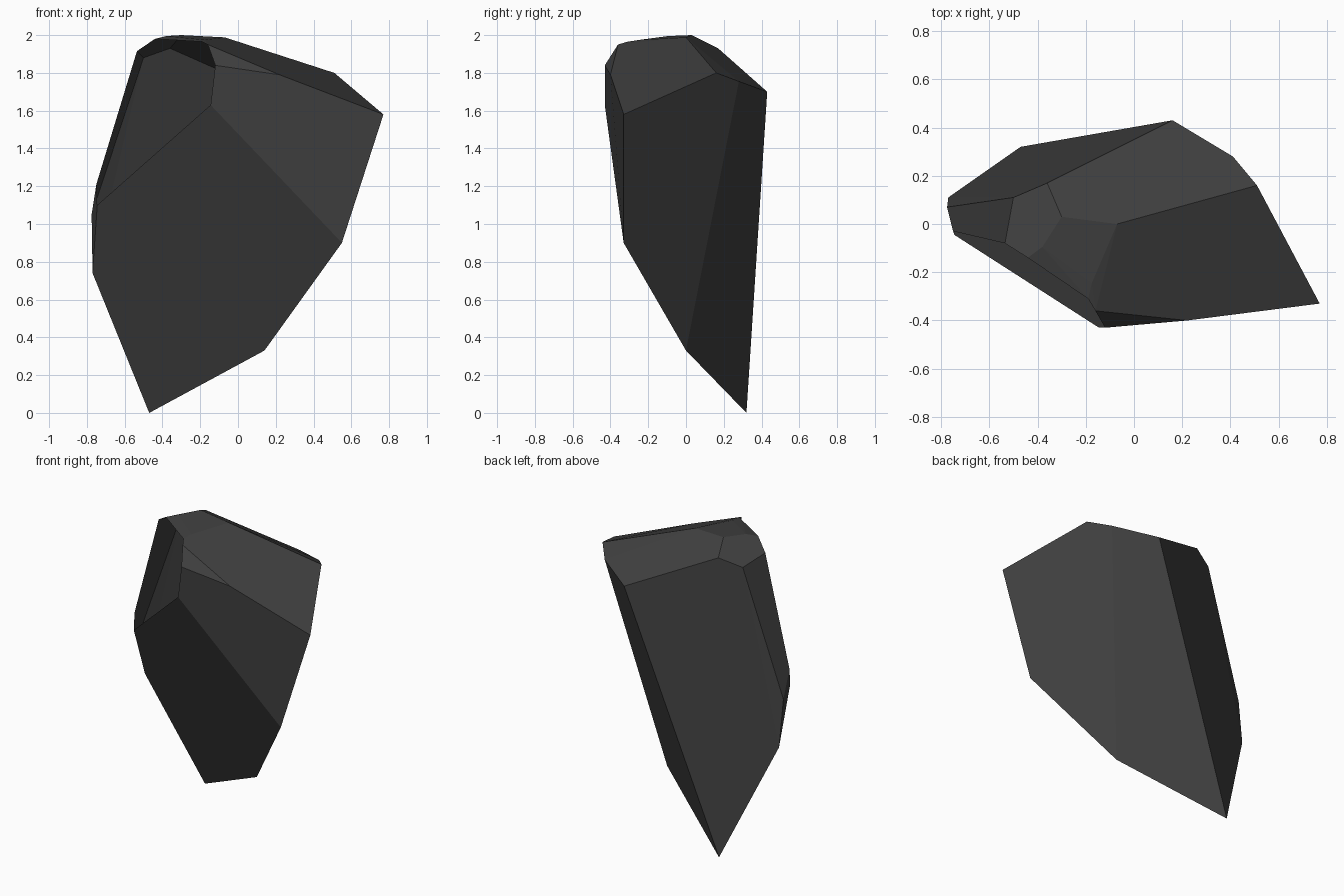
import bpy
import bmesh
import math
from mathutils import Vector

default_cube = bpy.data.objects.get("Cube")
if default_cube:
    bpy.data.objects.remove(default_cube, do_unlink=True)

# Dark stone colour
stone = bpy.data.materials.new("dark_stone")
stone.use_nodes = True
colour = (0.05, 0.05, 0.05, 1.0)
stone.diffuse_color = colour
for node in stone.node_tree.nodes:
    if node.type == "BSDF_PRINCIPLED":
        node.inputs["Base Color"].default_value = colour

# Corners of the closed part of the rock: foot, right flank, back and crown
body_corners = [
    (-.47, .32, 0), (.14, 0, .33), (.55, -.33, .9),
    (.77, -.33, 1.58), (.51, .16, 1.8), (.41, .28, 1.755), (.16, .43, 1.7),
    (-.77, .11, .74), (-.775, .07, 1.05),
    (-.36, .17, 1.93), (-.5, .11, 1.88), (.22, -.4, 1.79),
    (-.07, 0, 1.988), (-.3, .03, 2), (-.38, -.095, 1.995), (-.175, -.245, 1.975),
]

# Corners around the open, broken-away facet at the front
opening_corners = [
    (-.745, -.045, 1.1), (-.215, -.357, 1.49), (-.145, -.43, 1.63),
    (-.12, -.43, 1.84), (-.16, -.36, 1.95), (-.19, -.31, 1.965),
    (-.44, -.14, 1.98), (-.535, -.08, 1.915), (-.75, -.03, 1.21),
]

# Wrap the corners in a faceted hull
bm = bmesh.new()
for corner in body_corners:
    bm.verts.new(Vector(corner))
rim = {bm.verts.new(Vector(corner)) for corner in opening_corners}
hull = bmesh.ops.convex_hull(bm, input=list(bm.verts))
loose = [v for v in bm.verts if not v.link_faces]
rim.difference_update(loose)
bmesh.ops.delete(bm, geom=loose, context="VERTS")
bmesh.ops.recalc_face_normals(bm, faces=list(bm.faces))

# Open the broken facet: faces spanned only by rim corners, not the underside
opening = [f for f in bm.faces
           if all(v in rim for v in f.verts) and f.normal.z > -0.25]
bmesh.ops.delete(bm, geom=opening, context="FACES")

# Merge nearly flat neighbours into clean facets
bmesh.ops.dissolve_limit(bm, angle_limit=math.radians(2),
                         verts=list(bm.verts), edges=list(bm.edges))

mesh = bpy.data.meshes.new("rock_shell")
bm.to_mesh(mesh)
bm.free()
mesh.materials.append(stone)
rock = bpy.data.objects.new("rock_shell", mesh)
bpy.context.collection.objects.link(rock)
